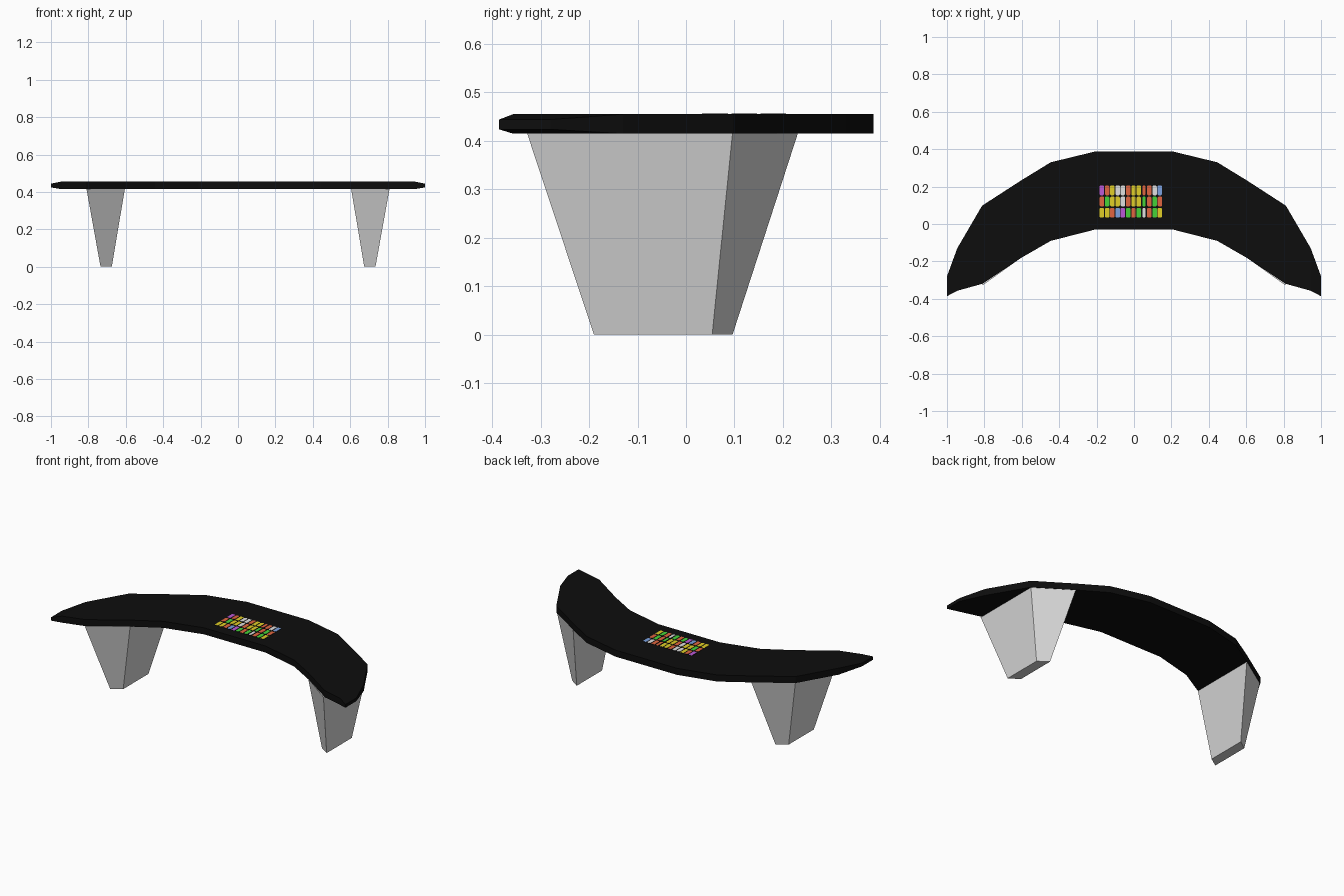
import bpy, bmesh

if "Cube" in bpy.data.objects:
    bpy.data.objects.remove(bpy.data.objects["Cube"])


def material(name, rgb):
    m = bpy.data.materials.new(name)
    m.diffuse_color = (*rgb, 1)
    m.use_nodes = True
    m.node_tree.nodes["Principled BSDF"].inputs["Base Color"].default_value = m.diffuse_color
    return m


BLACK = material("black", (0.004, 0.004, 0.004))
GREY = material("pale_grey", (0.68, 0.68, 0.68))
TILES = {
    "Y": material("yellow", (0.75, 0.62, 0.02)),
    "R": material("orange_red", (0.75, 0.13, 0.05)),
    "G": material("green", (0.06, 0.65, 0.04)),
    "P": material("purple", (0.50, 0.10, 0.68)),
    "W": material("white", (0.75, 0.75, 0.75)),
    "B": material("blue", (0.20, 0.36, 0.75)),
}


def finish(name, bm, mats):
    bmesh.ops.recalc_face_normals(bm, faces=bm.faces[:])
    me = bpy.data.meshes.new(name)
    bm.to_mesh(me)
    bm.free()
    for m in mats:
        me.materials.append(m)
    ob = bpy.data.objects.new(name, me)
    bpy.context.collection.objects.link(ob)
    return ob


def loft(name, rings, mat):
    """Skin a row of equal-length closed rings and cap both ends."""
    bm = bmesh.new()
    vs = [[bm.verts.new(p) for p in r] for r in rings]
    n = len(rings[0])
    for a, b in zip(vs, vs[1:]):
        for i in range(n):
            bm.faces.new((a[i], a[(i + 1) % n], b[(i + 1) % n], b[i]))
    bm.faces.new(vs[0])
    bm.faces.new(vs[-1])
    return finish(name, bm, [mat])


# Curved seat: cross-sections (x, front y, back y, bottom z, top z), mirrored
half = [
    (0.21, -0.03, 0.387, 0.415, 0.455),
    (0.445, -0.09, 0.33, 0.415, 0.455),
    (0.605, -0.182, 0.232, 0.415, 0.455),
    (0.812, -0.32, 0.098, 0.415, 0.455),
    (0.945, -0.357, -0.13, 0.415, 0.455),
    (1.0, -0.386, -0.28, 0.424, 0.444),
]
sections = [(-s[0], *s[1:]) for s in reversed(half)] + half
loft("seat", [[(x, f, lo), (x, b, lo), (x, b, hi), (x, f, hi)]
              for x, f, b, lo, hi in sections], BLACK)

# Tapered legs, following the slant of the seat
leg_top = [(0.81, -0.328), (0.81, 0.096), (0.605, 0.231), (0.605, -0.182)]
leg_base = [(0.735, -0.19), (0.735, 0.054), (0.675, 0.096), (0.675, -0.15)]
for side, s in (("left", -1), ("right", 1)):
    loft(side + "_leg", [[(s * x, y, 0) for x, y in leg_base],
                         [(s * x, y, 0.416) for x, y in leg_top]], GREY)

# Inlay: three rows of thin coloured chips with cut corners and black edges
rows = [(0.18, "PRYWWRYYRRWB"), (0.12, "RGYYWRYYGRGR"), (0.06, "YYRBPGRGWRGY")]
keys = list(TILES)
bm = bmesh.new()
for cy, colours in rows:
    for i, c in enumerate(colours):
        cx = -0.172 + i * 0.0282
        w = 0.0085 if i == 8 else 0.0118
        h, cut = 0.0265, 0.005
        outline = [(-w, -h + cut), (-w + cut, -h), (w - cut, -h), (w, -h + cut),
                   (w, h - cut), (w - cut, h), (-w + cut, h), (-w, h - cut)]
        low = [bm.verts.new((cx + x, cy + y, 0.453)) for x, y in outline]
        top = [bm.verts.new((cx + x, cy + y, 0.457)) for x, y in outline]
        bm.faces.new(low)
        bm.faces.new(top).material_index = 1 + keys.index(c)
        for k in range(8):
            j = (k + 1) % 8
            bm.faces.new((low[k], low[j], top[j], top[k]))
finish("seat_inlay", bm, [BLACK] + list(TILES.values()))
